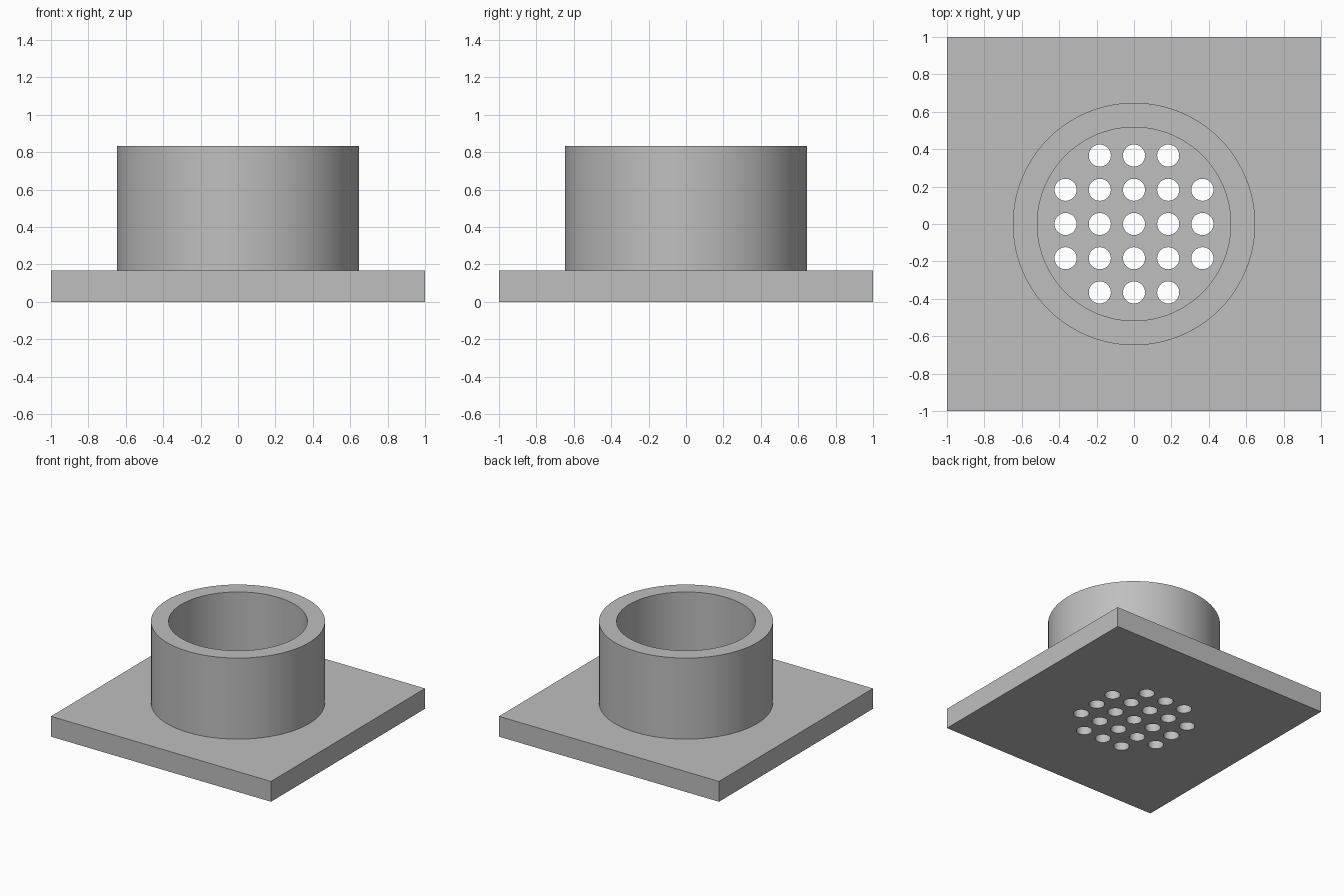
import bpy
import bmesh
from math import radians
from mathutils import Matrix

PLATE_TOP, COLLAR_TOP = 0.167, 0.833
OUTER_R, INNER_R = 0.648, 0.517
HOLE_R, HOLE_STEP = 0.059, 0.183

cube = bpy.data.objects.get("Cube")
if cube:
    bpy.data.objects.remove(cube, do_unlink=True)

grey = bpy.data.materials.new("plain grey")
grey.use_nodes = True
colour = (0.52, 0.52, 0.52, 1)
grey.diffuse_color = colour
grey.node_tree.nodes["Principled BSDF"].inputs["Base Color"].default_value = colour


def make_object(name, bm):
    mesh = bpy.data.meshes.new(name)
    bm.to_mesh(mesh)
    bm.free()
    mesh.materials.append(grey)
    obj = bpy.data.objects.new(name, mesh)
    bpy.context.collection.objects.link(obj)
    return obj


def activate(obj):
    bpy.ops.object.select_all(action='DESELECT')
    obj.select_set(True)
    bpy.context.view_layer.objects.active = obj


# Square base plate
bm = bmesh.new()
bmesh.ops.create_cube(bm, size=1, matrix=Matrix.Translation((0, 0, PLATE_TOP / 2))
                      @ Matrix.Diagonal((2, 2, PLATE_TOP, 1)))
base_plate = make_object("base_plate", bm)

# Drain holes: a five by five grid without its corners
bm = bmesh.new()
for i in range(-2, 3):
    for j in range(-2, 3):
        if abs(i) + abs(j) < 4:
            spot = Matrix.Translation((i * HOLE_STEP, j * HOLE_STEP, PLATE_TOP / 2))
            bmesh.ops.create_cone(bm, cap_ends=True, segments=48, radius1=HOLE_R,
                                  radius2=HOLE_R, depth=PLATE_TOP * 2, matrix=spot)
hole_cutter = make_object("hole_cutter", bm)
hole_cutter.hide_render = True

cut = base_plate.modifiers.new("drain_holes", 'BOOLEAN')
cut.operation = 'DIFFERENCE'
cut.solver = 'EXACT'
cut.object = hole_cutter
activate(base_plate)
bpy.ops.object.modifier_apply(modifier=cut.name)
bpy.data.objects.remove(hole_cutter, do_unlink=True)

# Round collar: a rectangular section turned about the vertical axis
bm = bmesh.new()
foot = PLATE_TOP - 0.01
section = [(INNER_R, foot), (OUTER_R, foot), (OUTER_R, COLLAR_TOP), (INNER_R, COLLAR_TOP)]
verts = [bm.verts.new((r, 0, z)) for r, z in section]
edges = [bm.edges.new((verts[k], verts[(k + 1) % 4])) for k in range(4)]
bmesh.ops.spin(bm, geom=verts + edges, cent=(0, 0, 0), axis=(0, 0, 1),
               angle=radians(360), steps=96, use_duplicate=False)
bmesh.ops.remove_doubles(bm, verts=bm.verts, dist=0.0001)
bmesh.ops.recalc_face_normals(bm, faces=bm.faces)
collar = make_object("collar", bm)

for obj in (base_plate, collar):
    activate(obj)
    bpy.ops.object.shade_smooth_by_angle(angle=radians(30))
